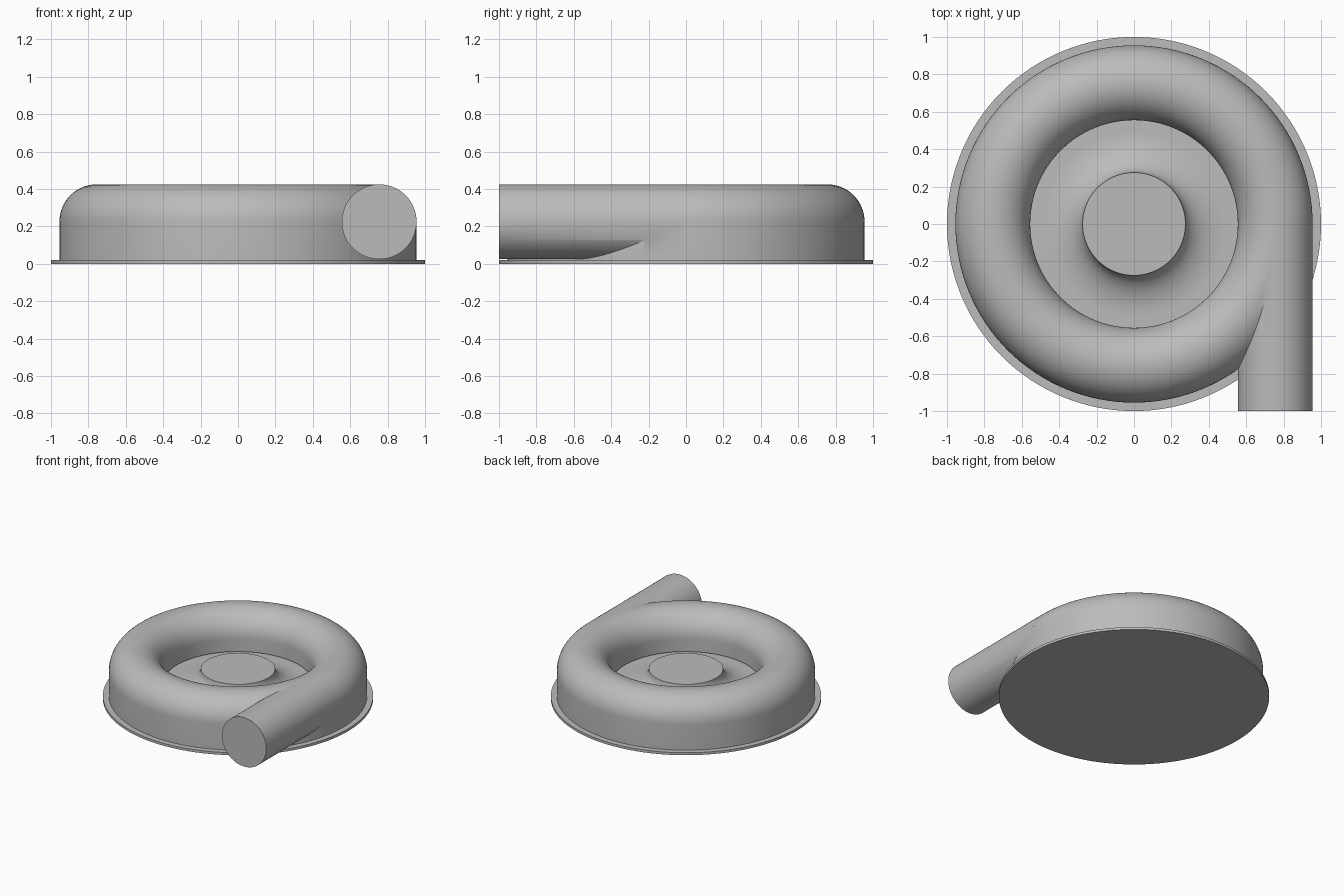
import bpy, bmesh, math
from mathutils import Matrix

cube = bpy.data.objects.get("Cube")
if cube:
    bpy.data.objects.remove(cube, do_unlink=True)

grey = bpy.data.materials.new("cast grey")
grey.use_nodes = True
color = (0.5, 0.5, 0.5, 1)
grey.diffuse_color = color
grey.node_tree.nodes["Principled BSDF"].inputs["Base Color"].default_value = color

TUBE_X, TUBE_Z, TUBE_R, WALL = 0.755, 0.225, 0.2, 0.02


def finish(name, bm):
    bmesh.ops.recalc_face_normals(bm, faces=bm.faces)
    mesh = bpy.data.meshes.new(name)
    bm.to_mesh(mesh)
    bm.free()
    obj = bpy.data.objects.new(name, mesh)
    bpy.context.collection.objects.link(obj)
    mesh.materials.append(grey)
    return obj


def lathe(name, profile, steps=128):
    """Spin an (r, z) profile round z; ends on the axis collapse to points."""
    bm = bmesh.new()
    verts = [bm.verts.new((r, 0, z)) for r, z in profile]
    edges = [bm.edges.new(pair) for pair in zip(verts, verts[1:])]
    if profile[0][0] > 0:
        edges.append(bm.edges.new((verts[-1], verts[0])))
    bmesh.ops.spin(bm, geom=verts + edges, cent=(0, 0, 0), axis=(0, 0, 1),
                   angle=math.tau, steps=steps, use_merge=True)
    bmesh.ops.remove_doubles(bm, verts=bm.verts, dist=1e-5)
    return finish(name, bm)


def ring_profile(radius, inner_z, outer_z):
    """Half-round arch with straight legs."""
    arc = [(TUBE_X - radius * math.cos(a), TUBE_Z + radius * math.sin(a))
           for a in (math.pi * i / 32 for i in range(33))]
    return [(TUBE_X - radius, inner_z)] + arc + [(TUBE_X + radius, outer_z)]


def pipe(name, radius, y0, y1):
    bm = bmesh.new()
    place = Matrix.Translation((TUBE_X, (y0 + y1) / 2, TUBE_Z)) @ Matrix.Rotation(math.pi / 2, 4, 'X')
    bmesh.ops.create_cone(bm, cap_ends=True, segments=64, radius1=radius,
                          radius2=radius, depth=y1 - y0, matrix=place)
    return finish(name, bm)


def boolean(target, tool, operation):
    mod = target.modifiers.new(operation.lower(), 'BOOLEAN')
    mod.operation, mod.object, mod.solver = operation, tool, 'EXACT'
    bpy.context.view_layer.objects.active = target
    bpy.ops.object.modifier_apply(modifier=mod.name)
    bpy.data.objects.remove(tool, do_unlink=True)


# Flange under the casing
base_flange = lathe("base_flange", [(0, 0), (1, 0), (1, 0.02), (0, 0.02)])

# Scroll casing with tangential outlet, hollowed by a smaller copy of itself
scroll_casing = lathe("scroll_casing", ring_profile(TUBE_R, 0.12, 0.02))
boolean(scroll_casing, pipe("outlet", TUBE_R, -1, -0.02), 'UNION')
hollow = lathe("hollow", ring_profile(TUBE_R - WALL, 0.01, 0.01))
boolean(hollow, pipe("bore", TUBE_R - WALL, -1.1, -0.02), 'UNION')
boolean(scroll_casing, hollow, 'DIFFERENCE')

# Rotor: flat hub flaring into a disc inside the casing
flare = [(0.5 - 0.225 * math.cos(a), 0.24 - 0.135 * math.sin(a))
         for a in (math.pi / 2 * i / 16 for i in range(17))]
rotor_hub = lathe("rotor_hub", [(0, 0.24)] + flare + [(0.92, 0.105), (0.92, 0.02), (0, 0.02)])

for obj in (base_flange, scroll_casing, rotor_hub):
    bpy.ops.object.select_all(action='DESELECT')
    obj.select_set(True)
    bpy.context.view_layer.objects.active = obj
    bpy.ops.object.shade_smooth_by_angle(angle=math.radians(30))
